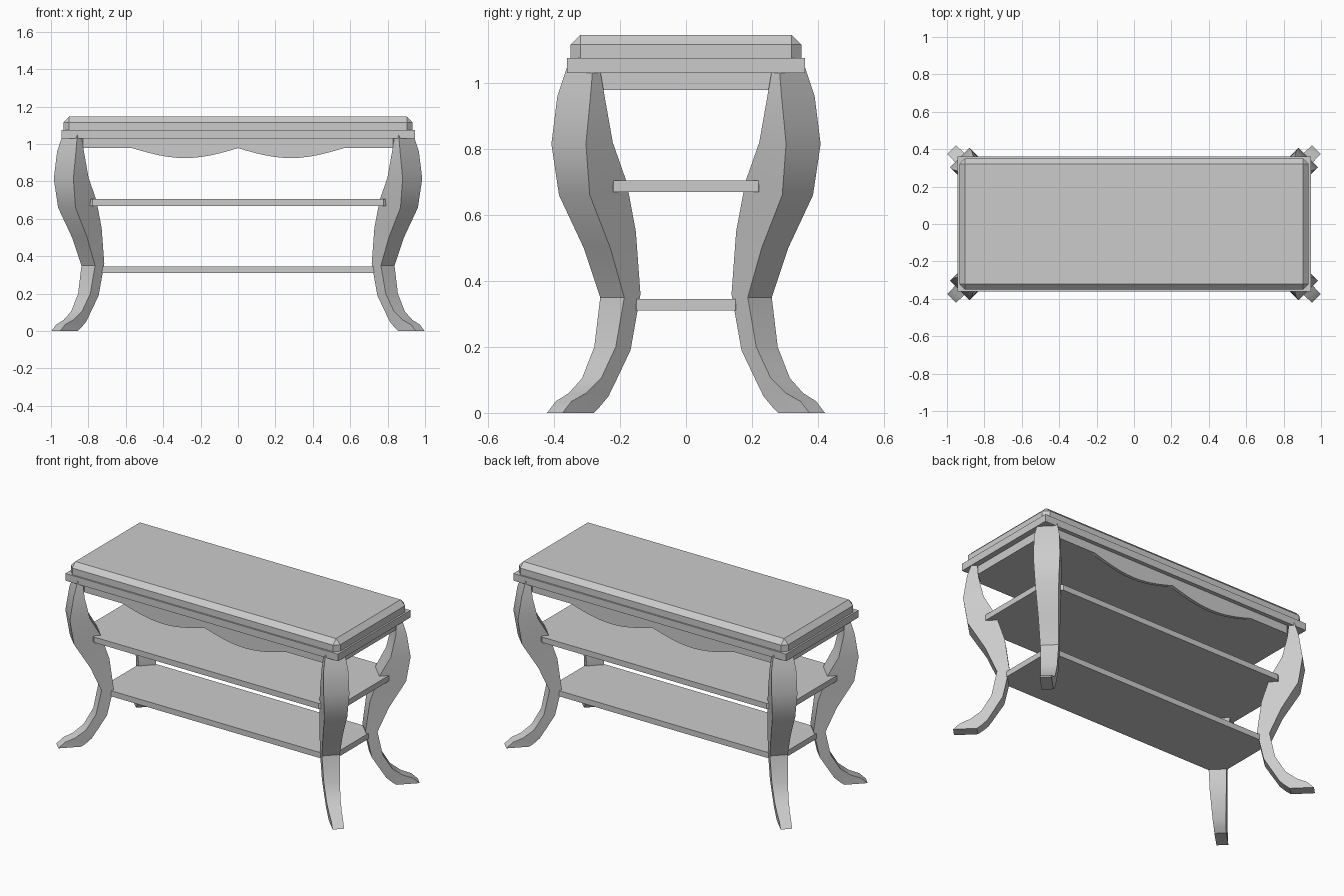
import bpy, bmesh, math
from mathutils import Vector

if "Cube" in bpy.data.objects:
    bpy.data.objects.remove(bpy.data.objects["Cube"])

def make(name, bm):
    bmesh.ops.recalc_face_normals(bm, faces=bm.faces)
    me = bpy.data.meshes.new(name)
    bm.to_mesh(me)
    bm.free()
    ob = bpy.data.objects.new(name, me)
    bpy.context.collection.objects.link(ob)
    return ob

def mirror(ob, x, y):
    m = ob.modifiers.new("mirror", 'MIRROR')
    m.use_axis = (x, y, False)

def box_bm(hx, hy, z0, z1):
    bm = bmesh.new()
    bmesh.ops.create_cube(bm, size=1)
    for v in bm.verts:
        v.co = Vector((v.co.x * 2 * hx, v.co.y * 2 * hy, (z0 + z1) / 2 + v.co.z * (z1 - z0)))
    return bm

def upright(e):
    return abs(e.verts[0].co.z - e.verts[1].co.z) > .01

def extrude(points, vec):
    bm = bmesh.new()
    face = bm.faces.new([bm.verts.new(p) for p in points])
    ext = bmesh.ops.extrude_face_region(bm, geom=[face])
    bmesh.ops.translate(bm, vec=vec,
                        verts=[g for g in ext["geom"] if isinstance(g, bmesh.types.BMVert)])
    return bm

def cut_corner_board(name, hx, hy, cx, cy, z0, z1):
    """Board hx by hy whose corners are cut off at (cx, hy) and (hx, cy)."""
    pts = [(cx, hy), (-cx, hy), (-hx, cy), (-hx, -cy), (-cx, -hy), (cx, -hy), (hx, -cy), (hx, cy)]
    return make(name, extrude([(x, y, z0) for x, y in pts], (0, 0, z1 - z0)))

# Table top: plain lower slab and chamfered upper slab
make("top_lower_slab", box_bm(.945, .36, 1.03, 1.075))
bm = box_bm(.934, .35, 1.075, 1.146)
edges = [e for e in bm.edges if min(v.co.z for v in e.verts) > 1.1 or upright(e)]
bmesh.ops.bevel(bm, geom=edges, offset=.03, segments=1, affect='EDGES')
make("top_upper_slab", bm)

# Shelves, corners cut where the legs meet them
cut_corner_board("middle_shelf", .892, .316, .778, .22, .67, .705)
cut_corner_board("lower_shelf", .80, .22, .732, .15, .31, .345)

# Apron block under the top
cut_corner_board("apron", .91, .335, .83, .263, .978, 1.03)

# Front and back scallops hanging from the apron
N = 12
outline = [(.566, 1.0), (-.566, 1.0)]
for c in (-.283, .283):
    for i in range(N + (c > 0)):
        t = i / N
        outline.append((c - .283 + .566 * t, .978 - .053 * math.sin(math.pi * t)))
mirror(make("scallop", extrude([(x, -.335, z) for x, z in outline], (0, .02, 0))), False, True)

# Cabriole leg, set diagonally: outer y, outer z, inner y, inner z, width
rings = [(.360, 1.05, .262, 1.05, .110), (.390, .96, .245, .95, .142),
         (.408, .815, .222, .82, .148), (.385, .66, .180, .70, .132),
         (.310, .50, .152, .55, .114), (.260, .35, .138, .36, .103),
         (.278, .20, .168, .19, .092), (.315, .105, .206, .11, .082),
         (.355, .06, .235, .05, .074), (.395, .035, .260, .02, .068),
         (.421, .0, .280, .0, .066)]
SHIFT = .577
bm = bmesh.new()
loops = []
for yo, zo, yi, zi, w in rings:
    h = w / 2 / math.sqrt(2)
    o, i = yo - h, yi + h
    loops.append([bm.verts.new(c) for c in (
        (o + h + SHIFT, o - h, zo), (o - h + SHIFT, o + h, zo),
        (i - h + SHIFT, i + h, zi), (i + h + SHIFT, i - h, zi))])
for a, b in zip(loops, loops[1:]):
    for k in range(4):
        bm.faces.new((a[k], a[(k + 1) % 4], b[(k + 1) % 4], b[k]))
bm.faces.new(loops[0])
bm.faces.new(loops[-1])
leg = make("leg", bm)
bpy.context.view_layer.objects.active = leg
leg.select_set(True)
bpy.ops.object.shade_smooth_by_angle(angle=math.radians(30))
mirror(leg, True, True)
